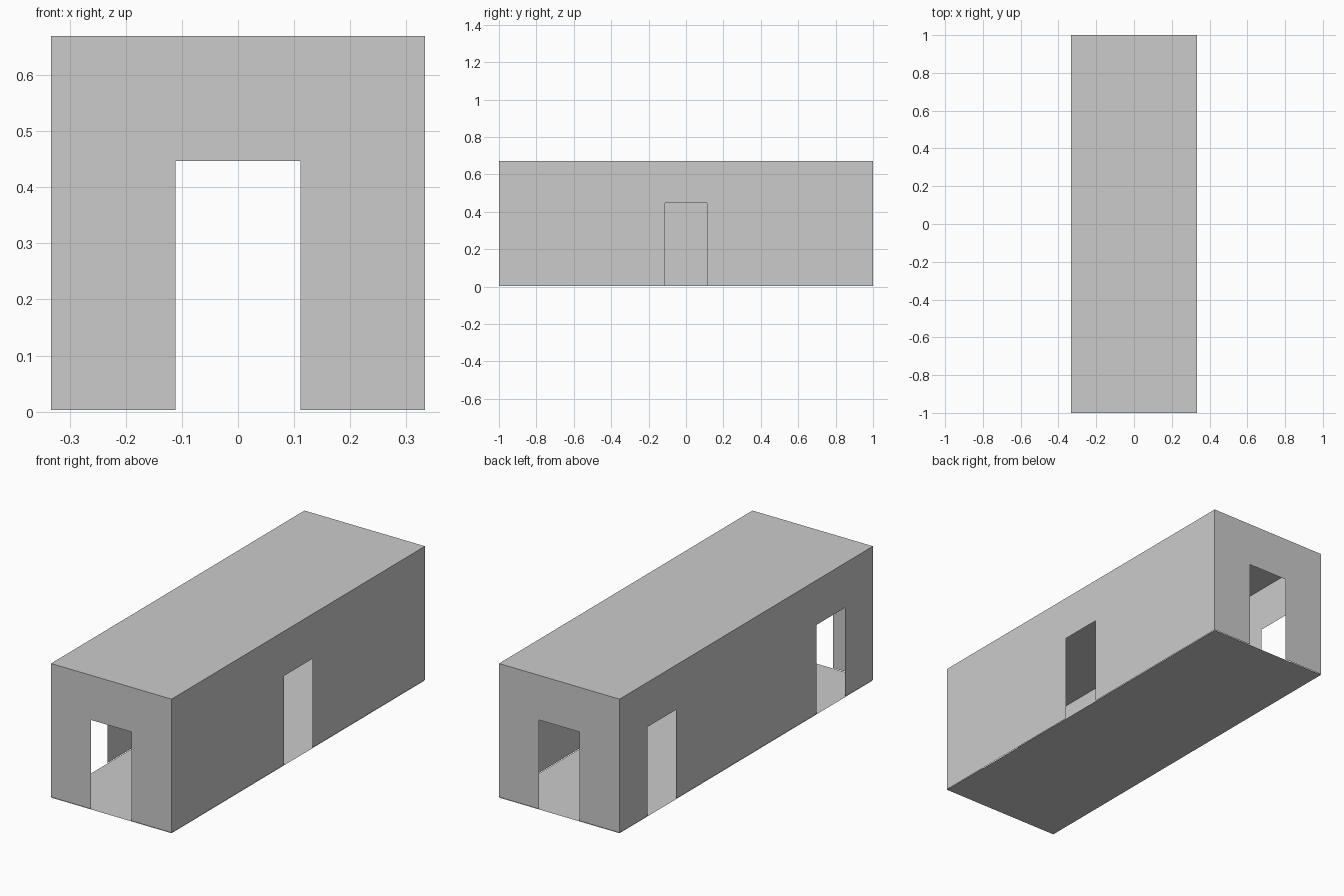
import bpy
import bmesh
from mathutils import Vector

old = bpy.data.objects.get("Cube")
if old:
    bpy.data.objects.remove(old, do_unlink=True)

HALF_W, HALF_L = 0.333, 1.0
BASE, TOP = 0.003, 0.67
DOOR_HALF, DOOR_TOP = 0.111, 0.447

grey = bpy.data.materials.new("plain grey")
grey.use_nodes = True
colour = (0.6, 0.6, 0.6, 1)
grey.diffuse_color = colour
grey.node_tree.nodes["Principled BSDF"].inputs["Base Color"].default_value = colour


def make_sheet(name, polygons):
    """One thin surface made from corner lists."""
    bm = bmesh.new()
    for corners in polygons:
        bm.faces.new([bm.verts.new(c) for c in corners])
    bmesh.ops.remove_doubles(bm, verts=bm.verts, dist=0.0001)
    mesh = bpy.data.meshes.new(name)
    bm.to_mesh(mesh)
    bm.free()
    mesh.materials.append(grey)
    obj = bpy.data.objects.new(name, mesh)
    bpy.context.collection.objects.link(obj)
    return obj


def make_wall(name, centre, along, half, doors):
    """Outline of a wall, stepping around each doorway along its foot."""
    outline = [(-half, TOP), (-half, BASE)]
    for d in doors:
        a, b = d - DOOR_HALF, d + DOOR_HALF
        outline += [(a, BASE), (a, DOOR_TOP), (b, DOOR_TOP), (b, BASE)]
    outline += [(half, BASE), (half, TOP)]
    corners = [Vector(centre) + Vector(along) * s + Vector((0, 0, z))
               for s, z in outline]
    return make_sheet(name, [corners])


# Walls, each listed so that its face points outward
make_wall("front_wall", (0, -HALF_L, 0), (1, 0, 0), HALF_W, [0])
make_wall("back_wall", (0, HALF_L, 0), (-1, 0, 0), HALF_W, [0])
make_wall("left_wall", (HALF_W, 0, 0), (0, 1, 0), HALF_L, [0])
make_wall("right_wall", (-HALF_W, 0, 0), (0, -1, 0), HALF_L, [-0.667, 0.667])

# Roof and floor
rect = [(-HALF_W, -HALF_L), (HALF_W, -HALF_L), (HALF_W, HALF_L), (-HALF_W, HALF_L)]
make_sheet("roof", [[(x, y, TOP) for x, y in rect]])
make_sheet("floor", [[(x, y, 0) for x, y in rect]])
